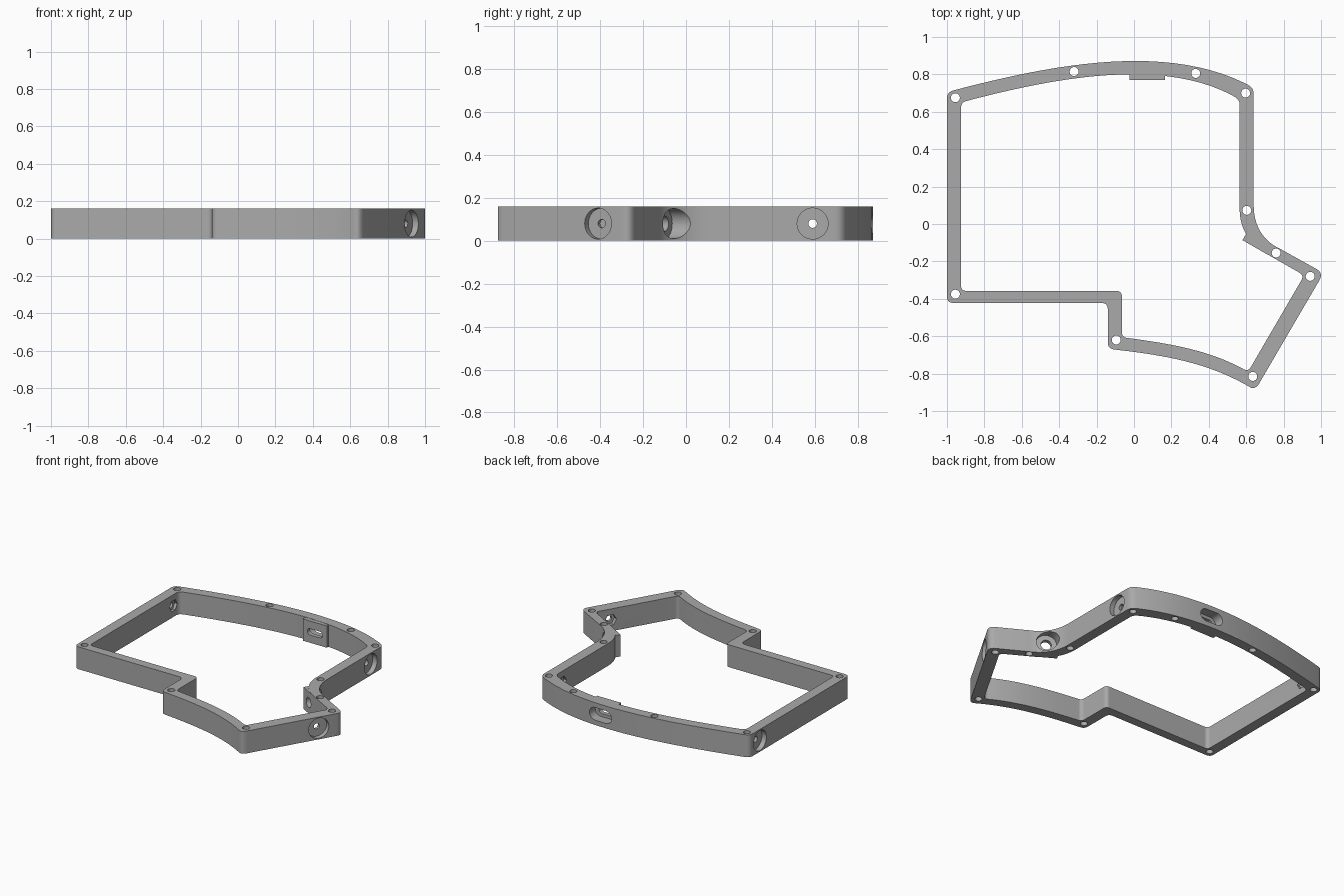
import bpy
import bmesh
from math import cos, sin, pi, radians
from mathutils import Matrix, Vector
from mathutils.geometry import interpolate_bezier

HEIGHT = 0.16
MID = HEIGHT / 2

if "Cube" in bpy.data.objects:
    bpy.data.objects.remove(bpy.data.objects["Cube"])

grey = bpy.data.materials.new("plain grey")
grey.use_nodes = True
grey.diffuse_color = (0.4, 0.4, 0.4, 1)
grey.node_tree.nodes["Principled BSDF"].inputs["Base Color"].default_value = (0.4, 0.4, 0.4, 1)


def arc(a, b, c, d, r_start=0, r_end=0):
    """Curved edge as outline corners; the two ends may be rounded."""
    pts = interpolate_bezier(*[Vector((*p, 0)) for p in (a, b, c, d)], 25)
    radii = [r_start] + [0] * 23 + [r_end]
    return [(p.x, p.y, r) for p, r in zip(pts, radii)]


def outline(corners):
    """Closed outline with each corner (x, y, cut) rounded off."""
    result = []
    for i, (x, y, cut) in enumerate(corners):
        p = Vector((x, y))
        if not cut:
            result.append(p)
            continue
        before = Vector(corners[i - 1][:2]) - p
        after = Vector(corners[(i + 1) % len(corners)][:2]) - p
        a = p + before.normalized() * min(cut, before.length * 0.9)
        b = p + after.normalized() * min(cut, after.length * 0.9)
        for k in range(9):
            t = k / 8
            result.append(a * (1 - t) ** 2 + p * 2 * t * (1 - t) + b * t * t)
    return result


def prism(name, points, depth, matrix=Matrix()):
    """Profile in local xy, extruded along local z."""
    bm = bmesh.new()
    face = bm.faces.new([bm.verts.new((p[0], p[1], 0)) for p in points])
    top = bmesh.ops.extrude_face_region(bm, geom=[face])["geom"]
    bmesh.ops.translate(bm, vec=(0, 0, depth),
                        verts=[v for v in top if isinstance(v, bmesh.types.BMVert)])
    bmesh.ops.recalc_face_normals(bm, faces=bm.faces)
    bm.transform(matrix)
    mesh = bpy.data.meshes.new(name)
    bm.to_mesh(mesh)
    bm.free()
    obj = bpy.data.objects.new(name, mesh)
    bpy.context.scene.collection.objects.link(obj)
    obj.data.materials.append(grey)
    return obj


def circle(r, sides=32):
    return [(r * cos(2 * pi * i / sides), r * sin(2 * pi * i / sides)) for i in range(sides)]


def stadium(width, height):
    r = height / 2
    ends = [(1, -pi / 2), (-1, pi / 2)]
    return [(s * (width / 2 - r) + r * cos(a + pi * k / 12), r * sin(a + pi * k / 12))
            for s, a in ends for k in range(13)]


def facing(x, y, degrees):
    """Local z points outwards along a horizontal heading, local y is up."""
    a = radians(degrees)
    out, up = Vector((cos(a), sin(a), 0)), Vector((0, 0, 1))
    m = Matrix((up.cross(out), up, out)).transposed().to_4x4()
    m.translation = (x, y, MID)
    return m


steps = []


def combine(obj, operation="DIFFERENCE"):
    obj.hide_render = True
    steps.append((obj, operation))


def bore(m, start, depth, profile):
    combine(prism("cutter", profile, depth, m @ Matrix.Translation((0, 0, start))))


# Outer wall outline, clockwise from the back right corner
outer = outline(
    arc((-1, 0.705), (-0.42, 0.86), (0.2, 0.975), (0.64, 0.728), 0.035, 0.035)
    + arc((0.64, 0.1), (0.64, -0.03), (0.71, -0.1), (0.78, -0.132))
    + [(1.014, -0.262, 0.045)]
    + arc((0.648, -0.889), (0.4, -0.735), (0.15, -0.7), (-0.14, -0.667), 0.045, 0.035)
    + [(-0.14, -0.422, 0.035), (-1, -0.422, 0.035)])

# Inner wall outline
inner = outline(
    arc((-0.925, 0.65), (-0.42, 0.785), (0.18, 0.9), (0.565, 0.665), 0.03, 0.03)
    + arc((0.565, 0.08), (0.565, -0.03), (0.62, -0.105), (0.7, -0.155))
    + [(0.91, -0.275, 0.03)]
    + arc((0.61, -0.79), (0.4, -0.665), (0.15, -0.635), (-0.065, -0.605), 0.03, 0.03)
    + [(-0.065, -0.358, 0.03), (-0.925, -0.358, 0.03)])

frame = prism("case_frame", outer, HEIGHT)
combine(prism("cutter", inner, HEIGHT + 0.2, Matrix.Translation((0, 0, -0.1))))

# Thickened pads inside the wall, behind the back slot and the angled socket
slot = facing(0.07, 0.77, 90)
socket = facing(0.647, -0.125, 60)
for m, width, thick in ((slot, 0.19, 0.06), (socket, 0.155, 0.06)):
    w, h = width / 2, MID - 0.002
    combine(prism("pad", [(-w, -h), (w, -h), (w, h), (-w, h)], thick, m), "UNION")

# Slot with a wider recess outside
bore(slot, -0.1, 0.3, stadium(0.12, 0.045))
bore(slot, 0.03, 0.2, stadium(0.18, 0.09))

# Angled socket with a deep round recess
bore(socket, -0.05, 0.2, circle(0.035))
bore(socket, 0.03, 0.2, circle(0.07, 48))

# Side sockets: round recess outside, through hole, hexagonal pocket inside
for x, y, heading in ((0.64, 0.59, 0), (-1, 0.59, 180), (0.928, -0.41, -30)):
    m = facing(x, y, heading)
    bore(m, -0.15, 0.3, circle(0.02))
    bore(m, -0.035, 0.1, circle(0.072, 48))
    bore(m, -0.12, 0.065, circle(0.042, 6))

# Vertical screw holes
for x, y in ((-0.955, 0.675), (-0.32, 0.815), (0.33, 0.805), (0.597, 0.7), (0.603, 0.073),
             (0.76, -0.155), (0.942, -0.28), (0.635, -0.815), (-0.095, -0.62), (-0.955, -0.375)):
    combine(prism("cutter", circle(0.024, 24), HEIGHT + 0.2, Matrix.Translation((x, y, -0.1))))

# Apply the joins and cuts, then drop the helpers
for obj, operation in steps:
    mod = frame.modifiers.new("step", "BOOLEAN")
    mod.object, mod.operation, mod.solver = obj, operation, "EXACT"
graph = bpy.context.evaluated_depsgraph_get()
result = bpy.data.meshes.new_from_object(frame.evaluated_get(graph))
frame.modifiers.clear()
frame.data = result
for obj, _ in steps:
    bpy.data.objects.remove(obj)

bpy.ops.object.select_all(action="DESELECT")
frame.select_set(True)
bpy.context.view_layer.objects.active = frame
bpy.ops.object.shade_smooth_by_angle(angle=radians(30))
